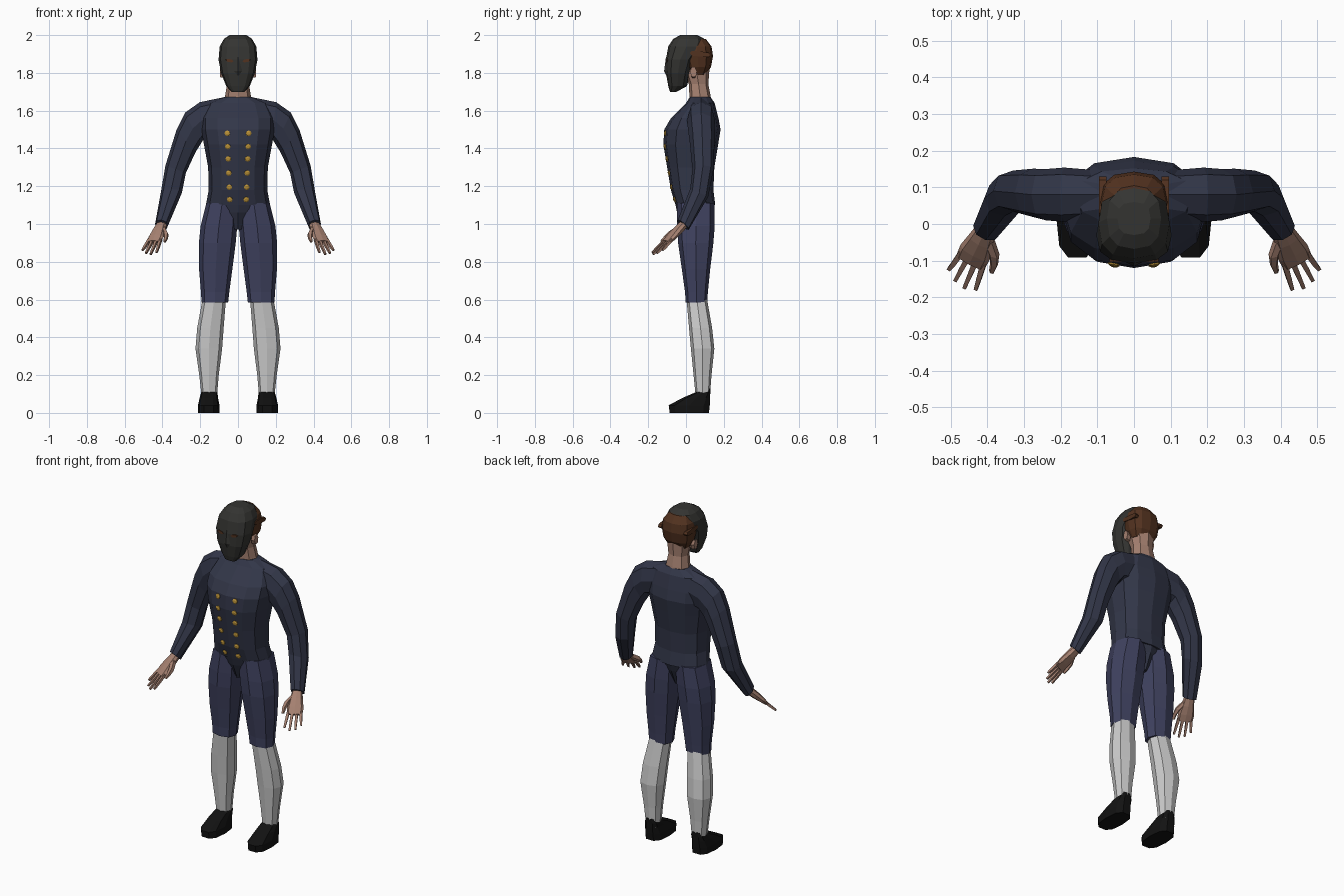
import bpy, math
from mathutils import Vector as V
from mathutils.bvhtree import BVHTree
import bmesh


def mat(name, r, g, b):
    m = bpy.data.materials.new(name)
    m.diffuse_color = (r, g, b, 1)
    return m


JACKET = mat("navy", .032, .037, .065)
PANTS = mat("blue", .05, .054, .115)
SKIN = mat("skin", .38, .22, .165)
MASK = mat("charcoal", .034, .034, .031)
HAIR = mat("brown", .085, .032, .014)
SHOE = mat("black", .006, .006, .006)
SOCK = mat("stocking", .55, .55, .54)
GOLD = mat("gold", .50, .29, .04)


def loft(name, rings, material, n=8, p=.85, side=1, turn=0):
    """Skin a tube over rings (centre, u, v); returns a surface tree."""
    bm = bmesh.new()
    loops = []
    for c, u, v in rings:
        loop = []
        for i in range(n):
            a = 2 * math.pi * (i + turn) / n
            ca, sa = math.cos(a), math.sin(a)
            ca = math.copysign(abs(ca) ** p, ca)
            sa = math.copysign(abs(sa) ** p, sa)
            q = V(c) + V(u) * ca + V(v) * sa
            loop.append(bm.verts.new((q.x * side, q.y, q.z)))
        loops.append(loop)
    for a, b in zip(loops, loops[1:]):
        for i in range(n):
            j = (i + 1) % n
            bm.faces.new((a[i], a[j], b[j], b[i]))
    bm.faces.new(loops[0])
    bm.faces.new(loops[-1])
    bmesh.ops.recalc_face_normals(bm, faces=bm.faces)
    tree = BVHTree.FromBMesh(bm)
    me = bpy.data.meshes.new(name)
    bm.to_mesh(me)
    bm.free()
    me.materials.append(material)
    bpy.context.collection.objects.link(bpy.data.objects.new(name, me))
    return tree


def stack(rows):
    """Horizontal rings from (z, x0, x1, y0, y1)."""
    return [(((x0 + x1) / 2, (y0 + y1) / 2, z), ((x1 - x0) / 2, 0, 0),
             (0, (y1 - y0) / 2, 0)) for z, x0, x1, y0, y1 in rows]


def sym(rows):
    """Centred horizontal rings from (z, half width, y0, y1)."""
    return stack([(z, -w, w, a, b) for z, w, a, b in rows])


# Jacket body and its pointed front below the waist
torso = loft("jacket_body", sym([
    (1.10, .17, -.055, .155), (1.18, .155, -.08, .145), (1.30, .158, -.10, .15),
    (1.42, .18, -.12, .17), (1.50, .195, -.115, .183), (1.56, .195, -.08, .172),
    (1.64, .16, .0, .152), (1.672, .075, .02, .13)]), JACKET, 12)
loft("jacket_point", sym([(.97, .02, -.01, .10), (1.06, .085, -.047, .14),
                          (1.10, .15, -.055, .15)]), JACKET, 8)

# Two rows of buttons set on the jacket front
for i, z in enumerate((1.48, 1.41, 1.345, 1.27, 1.195, 1.13)):
    for s in (-1, 1):
        x = s * (.056 - .0025 * i)
        hit, nrm, _, _ = torso.ray_cast(V((x, -1, z)), V((0, 1, 0)))
        u = nrm.orthogonal().normalized()
        v = nrm.cross(u)
        loft("button", [(hit - nrm * .004, u * .015, v * .015),
                        (hit + nrm * .004, u * .015, v * .015),
                        (hit + nrm * .008, u * .008, v * .008)], GOLD, 8, 1)

# Neck, hair, mask
loft("neck", sym([(1.60, .085, .02, .14), (1.68, .068, .018, .13),
                  (1.74, .058, .015, .118), (1.83, .07, -.02, .125)]), SKIN, 8)
loft("hair", sym([(1.79, .065, .03, .105), (1.83, .086, .0, .132),
                  (1.89, .095, -.02, .143), (1.94, .088, -.02, .135),
                  (1.98, .06, -.02, .105)]), HAIR, 12, .8)
loft("mask", sym([(1.70, .035, -.085, -.05), (1.73, .062, -.094, .005),
                  (1.80, .09, -.106, .022), (1.87, .103, -.106, .045),
                  (1.94, .097, -.094, .10), (1.98, .074, -.068, .098),
                  (2.0, .045, -.03, .06)]), MASK, 12, .75)
loft("mask_nose", [((0, -.098, 1.885), (.008, 0, 0), (0, .008, 0)),
                   ((0, -.104, 1.81), (.022, 0, 0), (0, .012, 0)),
                   ((0, -.098, 1.785), (.014, 0, 0), (0, .006, 0))], MASK, 4, 1)

for s in (-1, 1):
    # Eye slits, ears and side strap
    loft("eye_slit", [((.045, y, 1.865), (.022, 0, .004), (0, 0, .009))
                      for y in (-.104, -.085)], HAIR, 6, 1, s)
    loft("ear", [((.07, .04, 1.80), (0, .016, 0), (0, 0, .03)),
                 ((.094, .04, 1.805), (0, .018, .004), (0, -.004, .03))], SKIN, 6, 1, s)
    loft("mask_strap", [((x, .075, 1.90), (0, .055, -.005), (0, 0, .014))
                        for x in (.075, .096)], HAIR, 8, .6, s)

    # Sleeve from shoulder to wrist
    loft("sleeve", [
        ((.08, .08, 1.575), (0, 0, .095), (0, .065, 0)),
        ((.19, .08, 1.55), (.012, 0, .095), (0, .074, 0)),
        ((.24, .08, 1.505), (.04, 0, .085), (0, .07, 0)),
        ((.275, .085, 1.44), (.05, 0, .06), (0, .066, 0)),
        ((.33, .09, 1.29), (.054, 0, .02), (0, .056, 0)),
        ((.353, .07, 1.165), (.056, 0, 0), (0, .048, -.02)),
        ((.405, -.015, .995), (.034, .01, .005), (0, .029, -.026))],
        JACKET, 8, .85, s)

    # Hand: palm, four fingers, thumb
    w0, d, w = V((.405, -.018, .992)), V((.32, -.66, -.68)), V((.88, .47, 0))
    t = d.cross(w).normalized()
    loft("palm", [(w0 + d * k, w * a, t * b) for k, a, b in (
        (-.02, .026, .022), (.04, .036, .022), (.09, .045, .018),
        (.13, .043, .012))], SKIN, 8, .8, s)
    for o, ln in ((-.034, .21), (-.012, .225), (.011, .217), (.033, .192)):
        loft("finger", [(w0 + d * k + w * o * f, w * r, t * r) for k, f, r in (
            (.11, 1, .011), (.165, 1.2, .0095), (ln, 1.35, .007))],
            SKIN, 4, 1, s, .5)
    loft("thumb", [(w0 + d * k - w * o, w * r, t * r) for k, o, r in (
        (.02, .015, .018), (.062, .048, .017), (.095, .061, .012),
        (.125, .064, .008))], SKIN, 5, 1, s)

    # Breeches, stocking and shoe
    loft("breeches_leg", stack([
        (.585, .052, .193, -.002, .112), (.64, .046, .196, -.005, .116),
        (.76, .03, .206, -.022, .128), (.90, .012, .207, -.042, .145),
        (.99, .004, .198, -.047, .152), (1.11, .0, .168, -.047, .152)]),
        PANTS, 8, .8, s)
    loft("stocking", stack([
        (.08, .112, .192, .052, .126), (.20, .102, .205, .04, .135),
        (.34, .084, .225, .026, .15), (.45, .076, .216, .016, .138),
        (.60, .064, .188, .003, .112)]), SOCK, 8, .8, s)
    loft("shoe", stack([
        (0, .097, .212, -.09, .125), (.04, .098, .212, -.096, .13),
        (.08, .106, .203, -.02, .131), (.105, .108, .196, .04, .13),
        (.13, .125, .18, .09, .13)]), SHOE, 10, .72, s)
